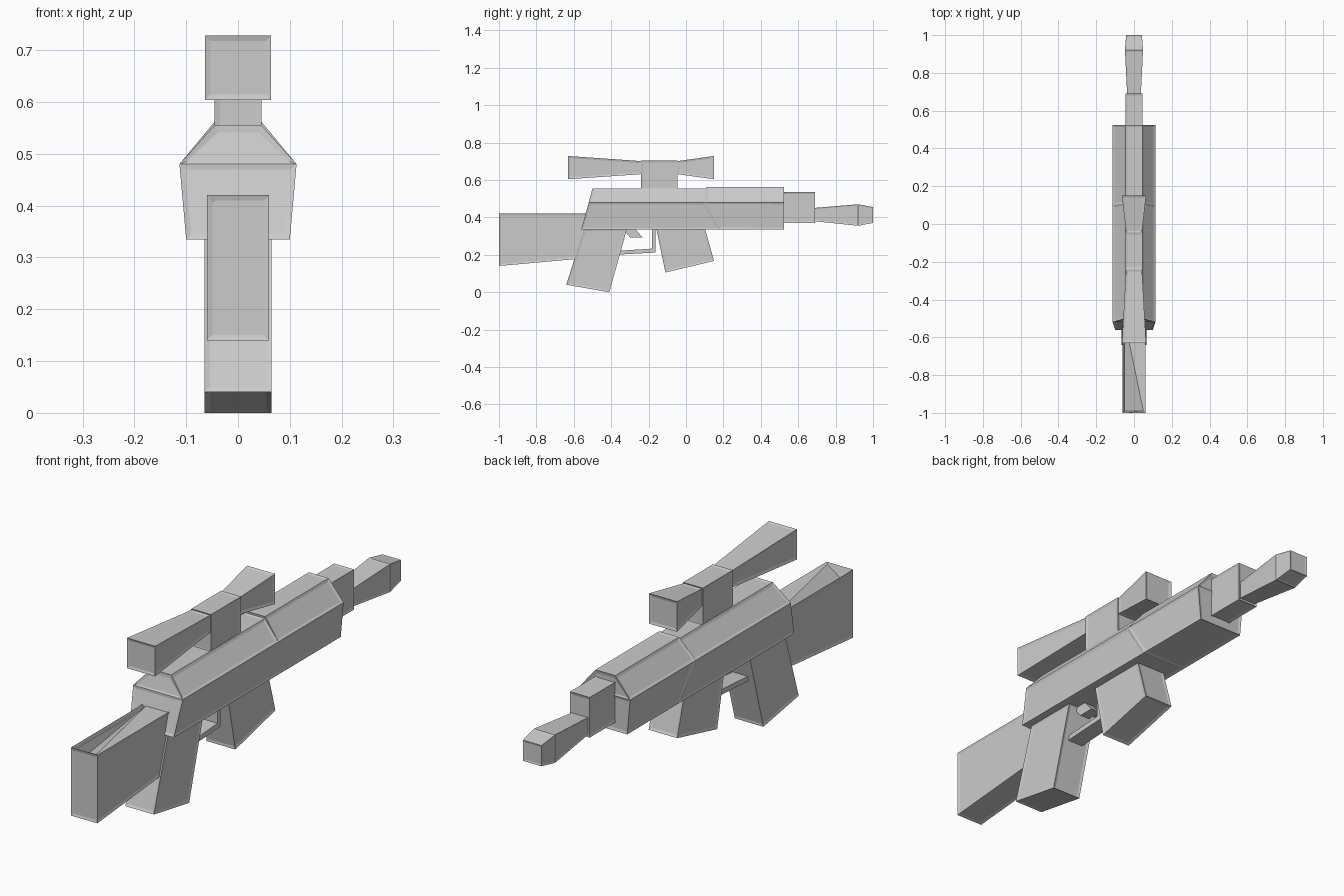
import bpy
import bmesh

cube = bpy.data.objects.get("Cube")
if cube:
    bpy.data.objects.remove(cube, do_unlink=True)

# Single painted metal finish
metal = bpy.data.materials.new("light grey metal")
metal.use_nodes = True
GREY = (0.6, 0.6, 0.6, 1)
metal.diffuse_color = GREY
metal.node_tree.nodes["Principled BSDF"].inputs["Base Color"].default_value = GREY


def loft(name, rear_section, front_section, border, hollow):
    """Mirrored solid; each section lists (y, z, half width) from bottom to top."""
    bm = bmesh.new()
    rings = []
    for section in (rear_section, front_section):
        right = [bm.verts.new((width, y, z)) for y, z, width in section]
        left = [bm.verts.new((-width, y, z)) for y, z, width in section]
        rings.append(right + left[::-1])
    rear, front = rings
    count = len(rear)
    for i in range(count):
        j = (i + 1) % count
        bm.faces.new((rear[i], rear[j], front[j], front[i]))
    # End caps, split at each level
    for ring in rings:
        for i in range(len(rear_section) - 1):
            bm.faces.new((ring[i], ring[i + 1], ring[-i - 2], ring[-i - 1]))
    bmesh.ops.recalc_face_normals(bm, faces=bm.faces)
    # Recessed panel on each face
    if border:
        bmesh.ops.inset_individual(bm, faces=bm.faces[:], thickness=border, depth=-border / 5)
    # Twisted hollow in the upper panel
    if hollow:
        bm.faces.ensure_lookup_table()
        upper = [f for f in bm.faces if f.normal.z > 0.9]
        panel = max(upper, key=lambda f: f.calc_area())
        corner = min(panel.verts, key=lambda v: v.co.x + v.co.y)
        corner.co.z -= hollow
        bmesh.ops.triangulate(bm, faces=[panel])
    mesh = bpy.data.meshes.new(name)
    bm.to_mesh(mesh)
    bm.free()
    mesh.materials.append(metal)
    bpy.context.collection.objects.link(bpy.data.objects.new(name, mesh))


def ends(value):
    """Return (rear, front) from one shared value or a pair."""
    return value if isinstance(value, tuple) else (value, value)


def block(name, rear, front, bottom, top, width, lean=0, border=0.015, hollow=0):
    """Four-sided part; bottom, top and width may taper, lean shifts its top along y."""
    sections = []
    for y, low, high, half in zip((rear, front), ends(bottom), ends(top), ends(width)):
        sections.append([(y, low, half), (y + lean, high, half)])
    loft(name, *sections, border=border, hollow=hollow)


def housing(name, rear_levels, front_levels, swell=0):
    """Six-sided casing; each end gives its y at the base, shoulder and roof."""
    base, shoulder, roof = 0.335, 0.48, 0.555 + swell
    profile = ((base, 0.1), (shoulder, 0.113), (roof, 0.045))
    rear, front = [[(y, z, width) for y, (z, width) in zip(levels, profile)]
                   for levels in (rear_levels, front_levels)]
    loft(name, rear, front, border=0.015, hollow=0)


# Receiver and fore-end, meeting along a slanted seam
seam = (0.18, 0.1, 0.11)
nose = 0.525
housing("receiver", rear_levels=(-0.56, -0.52, -0.5), front_levels=seam)
housing("fore_end", rear_levels=seam, front_levels=(nose, nose, nose), swell=0.007)

# Barrel shroud, muzzle and its tapered tip
block("barrel_shroud", rear=0.5, front=0.69, bottom=0.37, top=0.535, width=0.045)
flare = 0.92
block("muzzle", rear=0.68, front=flare, bottom=(0.38, 0.355), top=(0.45, 0.47),
      width=(0.036, 0.048), border=0.01)
block("muzzle_tip", rear=flare, front=1, bottom=(0.355, 0.37), top=(0.47, 0.455),
      width=(0.048, 0.042), border=0.01)

# Stock, grip and magazine
block("stock", rear=-1, front=-0.5, bottom=(0.14, 0.185), top=0.42, width=0.06, hollow=0.07)
block("grip", rear=-0.64, front=-0.41, bottom=(0.04, 0), top=0.34, width=0.065, lean=0.095)
block("magazine", rear=-0.11, front=0.15, bottom=(0.105, 0.167), top=0.345, width=0.065,
      lean=-0.05)

# Trigger and its guard
guard_front = -0.163
guard_width = 0.035
block("guard_bar", rear=-0.38, front=guard_front, bottom=(0.2, 0.212), top=(0.22, 0.234),
      width=guard_width, border=0)
block("guard_post", rear=guard_front - 0.02, front=guard_front, bottom=0.22, top=0.34,
      width=guard_width, border=0)
block("trigger", rear=-0.3, front=-0.233, bottom=0.293, top=0.34, width=0.022,
      lean=-0.04, border=0)

# Scope: flared tubes either side of a mounting block
axis = 0.666
mount_rear, mount_front = -0.24, -0.045
block("scope_mount", rear=mount_rear, front=mount_front, bottom=0.545, top=0.704, width=0.045)
for name, inner, outer in (("scope_eyepiece", mount_rear, -0.63),
                           ("scope_objective", mount_front, 0.15)):
    neck, mouth = 0.035, 0.062
    block(name, rear=inner, front=outer, bottom=(axis - neck, axis - mouth),
          top=(axis + neck, axis + mouth), width=(0.042, 0.064))
